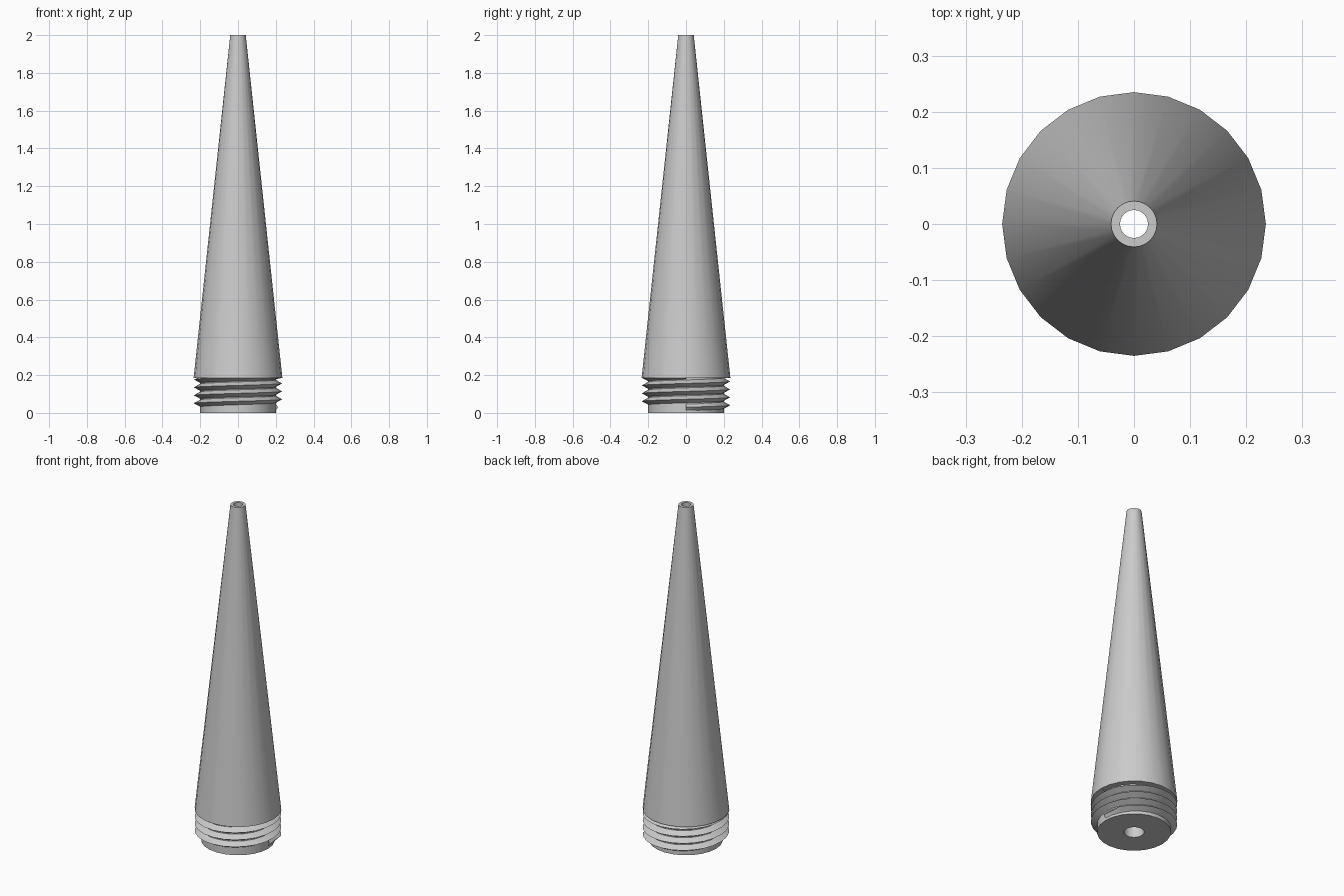
import bpy
import bmesh
from math import cos, sin, tau, radians

if "Cube" in bpy.data.objects:
    bpy.data.objects.remove(bpy.data.objects["Cube"], do_unlink=True)

SIDES = 24
BODY_R, CORE_R, COLLAR_Z = 0.235, 0.2, 0.185

grey = bpy.data.materials.new("plain grey")
grey.use_nodes = True
colour = (0.6, 0.6, 0.6, 1)
grey.diffuse_color = colour
grey.node_tree.nodes["Principled BSDF"].inputs["Base Color"].default_value = colour


def sweep(name, rings, closed_profile, caps=False):
    """Skin rows of points that each hold one cross-section."""
    bm = bmesh.new()
    rows = [[bm.verts.new(p) for p in ring] for ring in rings]
    n = len(rows[0])
    pairs = list(zip(rows, rows[1:]))
    if not caps:
        pairs.append((rows[-1], rows[0]))
    for a, b in pairs:
        for i in range(n if closed_profile else n - 1):
            j = (i + 1) % n
            bm.faces.new((a[i], b[i], b[j], a[j]))
    if caps:
        bm.faces.new(rows[0])
        bm.faces.new(rows[-1])
    bmesh.ops.recalc_face_normals(bm, faces=bm.faces)
    mesh = bpy.data.meshes.new(name)
    bm.to_mesh(mesh)
    bm.free()
    mesh.materials.append(grey)
    obj = bpy.data.objects.new(name, mesh)
    bpy.context.collection.objects.link(obj)
    bpy.ops.object.select_all(action="DESELECT")
    obj.select_set(True)
    bpy.context.view_layer.objects.active = obj
    bpy.ops.object.shade_smooth_by_angle(angle=radians(30))
    return obj


def ring_at(profile, angle):
    return [(r * cos(angle), r * sin(angle), z) for r, z in profile]


# Hollow tapered body with threaded-end core and a tapering bore
body_profile = [(0.055, 0), (CORE_R, 0), (CORE_R, COLLAR_Z),
                (BODY_R, COLLAR_Z), (0.041, 2), (0.025, 2)]
sweep("tapered_body",
      [ring_at(body_profile, tau * s / SIDES) for s in range(SIDES)], True)

# Helical screw thread with a triangular section, fading in at its lower end
TURNS, PITCH, START_Z = 4, 0.042, 0.03
HALF = PITCH * 0.48
thread = []
for s in range(TURNS * SIDES + 1):
    z = START_Z + PITCH * s / SIDES
    crest = BODY_R - 0.001 if s > 1 else CORE_R + 0.012
    section = [(CORE_R - 0.003, max(z - HALF, 0.002)), (crest, min(z, COLLAR_Z)),
               (CORE_R - 0.003, min(z + HALF, COLLAR_Z + 0.005))]
    thread.append(ring_at(section, tau * s / SIDES))
sweep("screw_thread", thread, True, caps=True)
